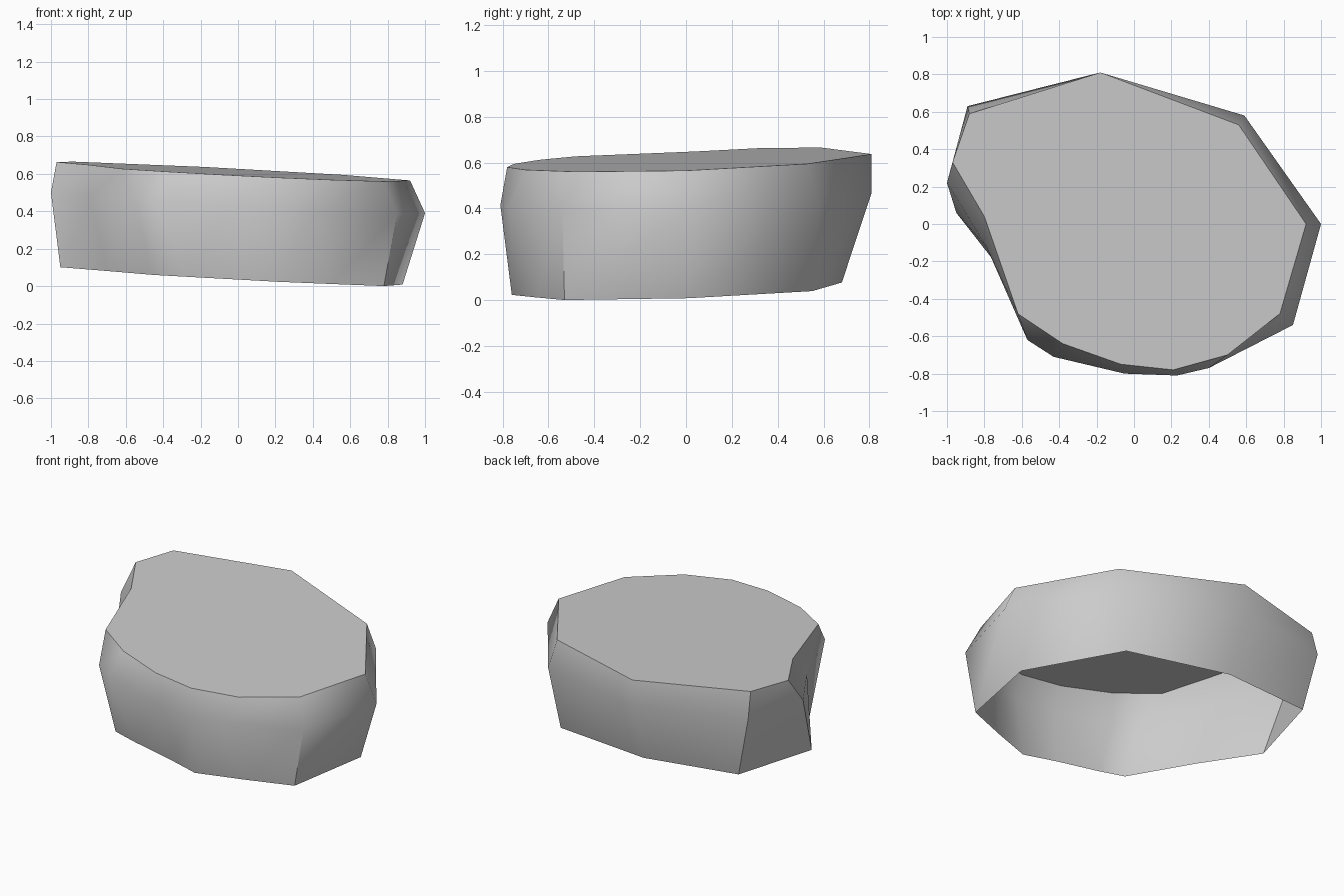
import bpy
import bmesh
import math

cube = bpy.data.objects.get("Cube")
if cube:
    bpy.data.objects.remove(cube, do_unlink=True)


def make_material(name, colour):
    material = bpy.data.materials.new(name)
    material.use_nodes = True
    material.diffuse_color = colour
    material.node_tree.nodes["Principled BSDF"].inputs["Base Color"].default_value = colour
    return material


def add_ring(bm, outline, height, slope_x, slope_y):
    """Lay an outline on a tilted plane and return its vertices."""
    return [bm.verts.new((x, y, height + slope_x * x + slope_y * y)) for x, y in outline]


def bridge(bm, lower, upper):
    """Join two rings of equal length with a band of quads."""
    count = len(lower)
    for i in range(count):
        j = (i + 1) % count
        face = bm.faces.new((lower[j], lower[i], upper[i], upper[j]))
        face.smooth = True


# Outlines run clockwise from the back corner
rim_outline = [(-.17, .68), (.52, .55), (.88, .01), (.78, -.53), (.5, -.65), (.22, -.76),
               (0, -.71), (-.28, -.66), (-.45, -.62), (-.7, -.26), (-.95, .06), (-.8, .6)]
belly_outline = [(-.18, .81), (.59, .58), (1, 0), (.85, -.54), (.4, -.77), (.23, -.81),
                 (-.05, -.8), (-.43, -.71), (-.57, -.62), (-.79, -.12), (-1, .22), (-.89, .63)]
top_outline = [(-.18, .81), (.56, .53), (.92, 0), (.78, -.48), (.5, -.7), (.21, -.78),
               (-.07, -.75), (-.38, -.64), (-.62, -.48), (-.8, .04), (-.97, .33), (-.88, .59)]

# Stone: two bands of wall, open underneath, with a flat tilted cap
bm = bmesh.new()
rim = add_ring(bm, rim_outline, .052, -.05, .024)
belly = add_ring(bm, belly_outline, .443, -.053, .02)
top = add_ring(bm, top_outline, .609, -.048, .024)
bridge(bm, rim, belly)
bridge(bm, belly, top)
bm.faces.new(list(reversed(top)))
bm.normal_update()

mesh = bpy.data.meshes.new("flat_stone")
bm.to_mesh(mesh)
bm.free()
mesh.materials.append(make_material("stone grey", (.6, .6, .6, 1)))

stone = bpy.data.objects.new("flat_stone", mesh)
bpy.context.collection.objects.link(stone)

# Rounded walls, crisp edge around the cap
bpy.ops.object.select_all(action="DESELECT")
stone.select_set(True)
bpy.context.view_layer.objects.active = stone
bpy.ops.object.shade_smooth_by_angle(angle=math.radians(50))
